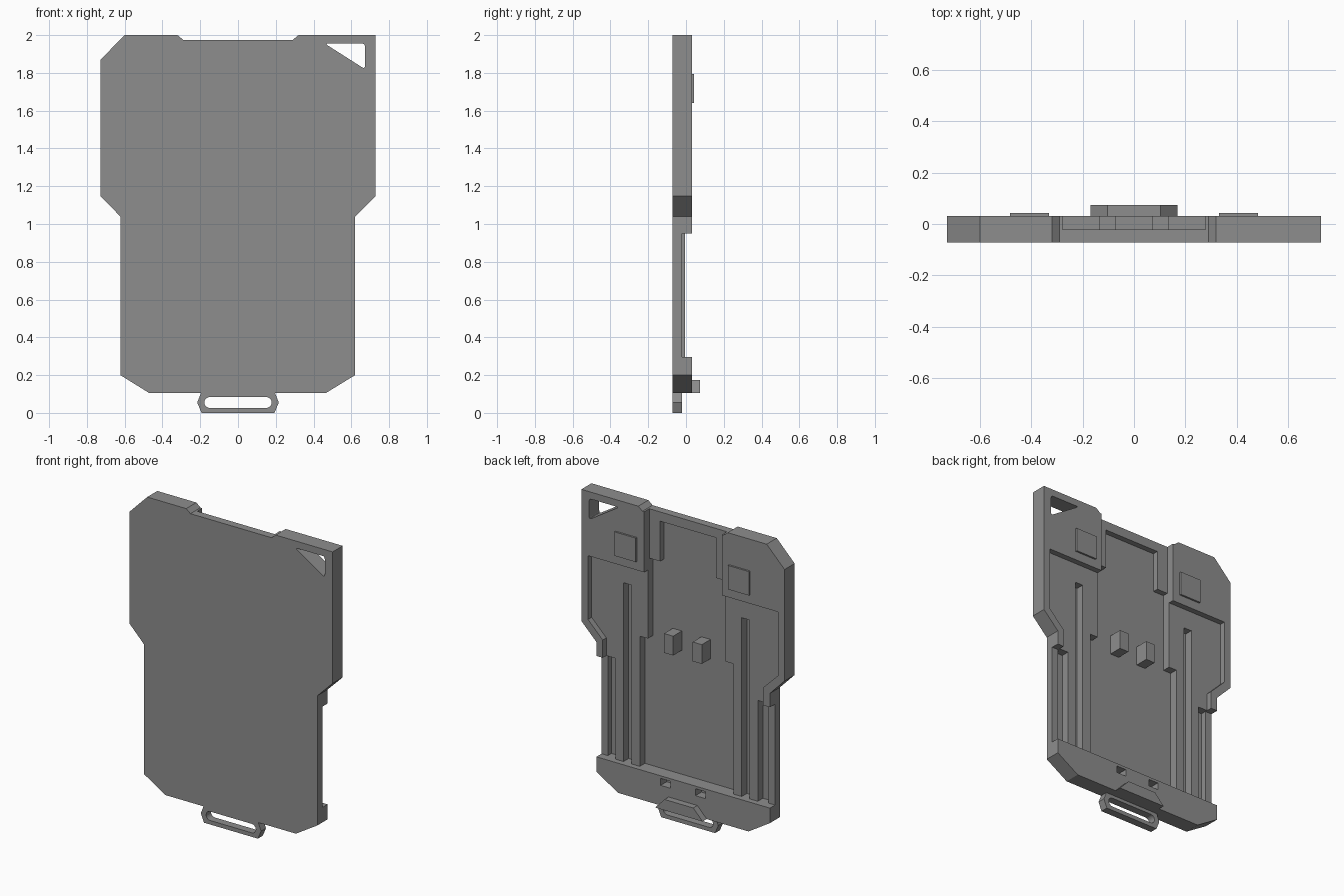
import bpy, bmesh, math
from mathutils import Vector

if "Cube" in bpy.data.objects:
    bpy.data.objects.remove(bpy.data.objects["Cube"])

FRONT, BACK = -0.072, 0.031           # shell faces along y
SHELF, LEDGE, FLOOR = -0.006, -0.021, -0.058   # recess levels
OUT = 0.2                             # cutters reach past the back

grey = bpy.data.materials.new("grey_plastic")
grey.diffuse_color = (0.27, 0.27, 0.27, 1)
grey.use_nodes = True
grey.node_tree.nodes["Principled BSDF"].inputs["Base Color"].default_value = grey.diffuse_color


def prism(name, pts, y0, y1):
    """Extrude an x/z outline from y0 to y1."""
    bm = bmesh.new()
    face = bm.faces.new([bm.verts.new((x, y0, z)) for x, z in pts])
    ext = bmesh.ops.extrude_face_region(bm, geom=[face])
    verts = [v for v in ext["geom"] if isinstance(v, bmesh.types.BMVert)]
    bmesh.ops.translate(bm, verts=verts, vec=(0, y1 - y0, 0))
    bmesh.ops.recalc_face_normals(bm, faces=bm.faces)
    mesh = bpy.data.meshes.new(name)
    bm.to_mesh(mesh)
    bm.free()
    mesh.materials.append(grey)
    ob = bpy.data.objects.new(name, mesh)
    bpy.context.collection.objects.link(ob)
    return ob


def rect(x0, x1, z0, z1):
    return [(x0, z0), (x1, z0), (x1, z1), (x0, z1)]


def mirrored(half):
    """Close a right-hand outline with its mirror image."""
    return half + [(-x, z) for x, z in reversed(half)]


def rounded(pts, r, steps=5):
    """Soften every corner of an outline."""
    out = []
    for i, p in enumerate(pts):
        p = Vector(p)
        a = p + (Vector(pts[i - 1]) - p).normalized() * r
        b = p + (Vector(pts[(i + 1) % len(pts)]) - p).normalized() * r
        for k in range(steps + 1):
            t = k / steps
            out.append(tuple(a * (1 - t) ** 2 + p * 2 * t * (1 - t) + b * t * t))
    return out


def stadium(half_len, z, r, steps=10):
    """Slot outline with round ends."""
    out = []
    for side in (1, -1):
        for k in range(steps + 1):
            a = -math.pi / 2 + math.pi * k / steps
            out.append((side * (half_len - r + r * math.cos(a)), z + side * r * math.sin(a)))
    return out


def cut(ob, pts, y0, y1=OUT):
    """Remove a prism from an object."""
    cutter = prism("cutter", pts, y0, y1)
    cutter.hide_render = True
    mod = ob.modifiers.new("cut", "BOOLEAN")
    mod.operation, mod.solver, mod.object = "DIFFERENCE", "EXACT", cutter
    deps = bpy.context.evaluated_depsgraph_get()
    mesh = bpy.data.meshes.new_from_object(ob.evaluated_get(deps))
    ob.modifiers.clear()
    ob.data = mesh
    bpy.data.objects.remove(cutter)


# Shell outline with chamfered corners and a shallow top notch
shell = prism("shell", [
    (-0.47, 0.105), (0.465, 0.105), (0.62, 0.2), (0.62, 1.04), (0.728, 1.148),
    (0.728, 2.0), (0.32, 2.0), (0.29, 1.975), (-0.29, 1.975), (-0.32, 2.0),
    (-0.6, 2.0), (-0.728, 1.87), (-0.728, 1.148), (-0.623, 1.04), (-0.623, 0.2)],
    FRONT, BACK)

# Wide recess inside the side rims, open at the lower sides
cut(shell, mirrored([(0.8, 0.297), (0.8, 0.95), (0.575, 0.95), (0.575, 1.065),
                     (0.68, 1.17), (0.68, 1.583)]), SHELF)
# Upper central recess, leaving a top bar and two posts
cut(shell, rect(-0.278, 0.278, 1.4, 2.2), LEDGE)
# Deep central channel
cut(shell, mirrored([(0.335, 0.297), (0.335, 1.14), (0.278, 1.14), (0.278, 1.655),
                     (0.2, 1.655), (0.2, 1.915)]), FLOOR)

for s in (1, -1):
    # Lower outer strips, two long grooves and a latch notch per side
    cut(shell, rect(*sorted((s * 0.575, s * 0.8)), 0.297, 0.95), LEDGE)
    cut(shell, rect(*sorted((s * 0.51, s * 0.575)), 0.297, 0.95), FLOOR)
    cut(shell, rect(*sorted((s * 0.395, s * 0.452)), 0.297, 1.455), FLOOR)
    cut(shell, rect(*sorted((s * 0.09, s * 0.16)), 0.235, 0.28), -0.03)

    # Raised square pads and the central pegs
    prism("square_pad", rect(*sorted((s * 0.33, s * 0.482)), 1.64, 1.795), BACK - 0.01, 0.043)
    prism("peg", rect(*sorted((s * 0.07, s * 0.135)), 1.1, 1.225), FLOOR - 0.005, BACK)

# Triangular strap hole
cut(shell, rounded([(0.46, 1.955), (0.672, 1.955), (0.672, 1.82)], 0.018), -OUT)

# Trapezoid lip on the lower back
prism("lower_lip", mirrored([(0.17, 0.105), (0.103, 0.175)]), BACK - 0.01, 0.073)

# Slotted loop under the shell
loop = prism("bottom_loop", mirrored([(0.193, 0.0), (0.216, 0.055), (0.195, 0.108)]),
             FRONT, -0.022)
cut(loop, stadium(0.178, 0.055, 0.029), -OUT)
